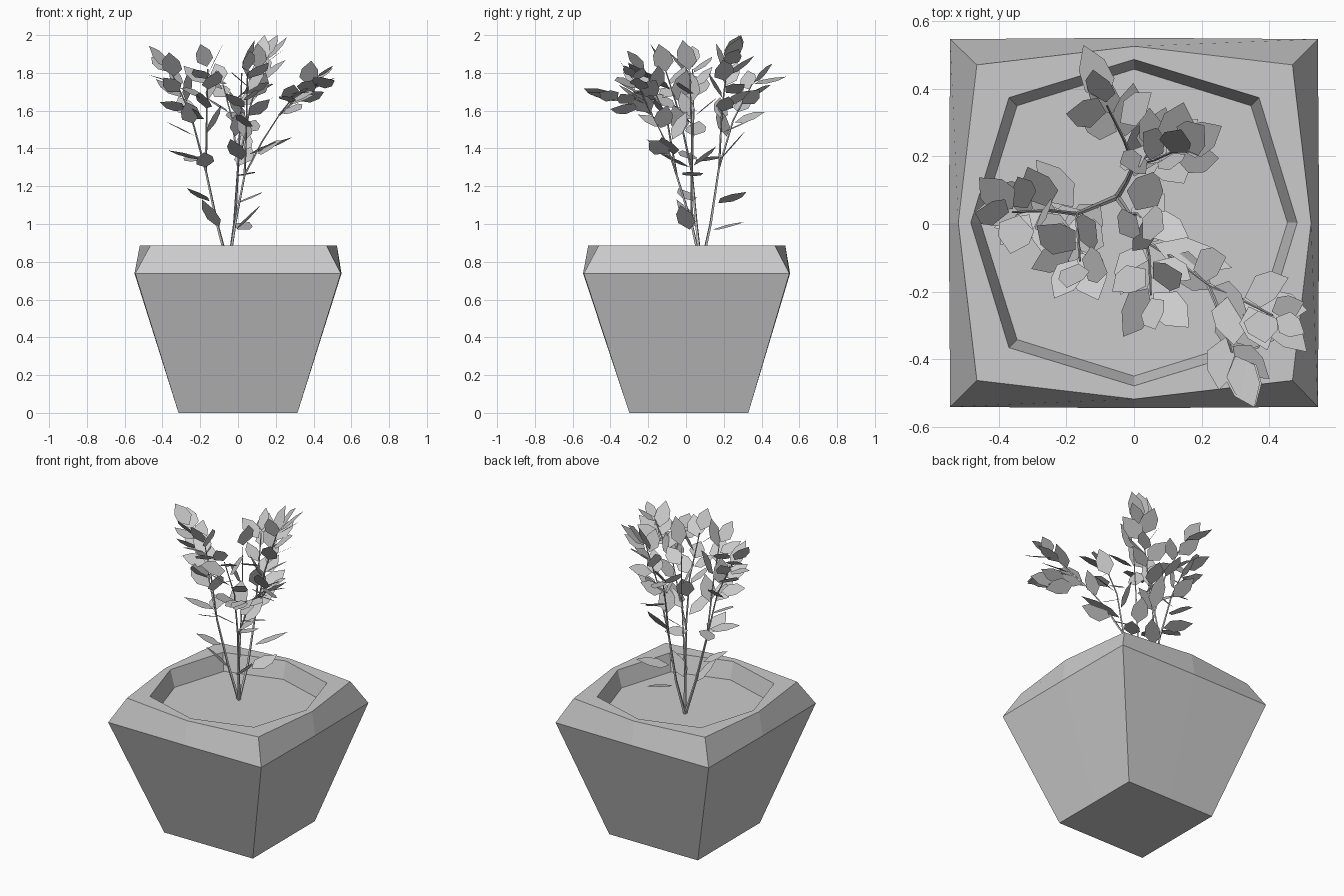
import bpy, math, random
from mathutils import Vector

if "Cube" in bpy.data.objects:
    bpy.data.objects.remove(bpy.data.objects["Cube"])

random.seed(11)

def make_mesh(name, verts, faces):
    me = bpy.data.meshes.new(name)
    me.from_pydata([tuple(v) for v in verts], [], faces)
    me.update()
    ob = bpy.data.objects.new(name, me)
    bpy.context.collection.objects.link(ob)
    return ob

def ring(corner, mid, z, dx=0.0, dy=0.0):
    # eight points: alternating side middles and corners of a rounded square
    out = []
    for i in range(8):
        a = i * math.pi / 4
        r = mid if i % 2 == 0 else corner * math.sqrt(2)
        out.append(Vector((r * math.cos(a) + dx, r * math.sin(a) + dy, z)))
    return out

# planter: tapered body, sloped shoulder, rim and inner wall
rings = [ring(0.315, 0.315, 0.0, 0, 0.015),
         ring(0.544, 0.548, 0.738, 0, 0.003),
         ring(0.467, 0.522, 0.885, 0.002, 0.004),
         ring(0.370, 0.483, 0.885, 0, 0.004),
         ring(0.346, 0.454, 0.778, 0, 0.004)]
verts = [v for r in rings for v in r]
faces = [(k * 8 + i, k * 8 + (i + 1) % 8, k * 8 + 8 + (i + 1) % 8, k * 8 + 8 + i)
         for k in range(len(rings) - 1) for i in range(8)]
faces.append(tuple(reversed(range(8))))
make_mesh("planter", verts, faces)

# soil
make_mesh("soil", ring(0.346, 0.454, 0.778, 0, 0.004), [tuple(range(8))])

def stem(name, pts, r0, r1):
    cu = bpy.data.curves.new(name, 'CURVE')
    cu.dimensions = '3D'
    cu.bevel_depth = 1.0
    cu.bevel_resolution = 0
    sp = cu.splines.new('POLY')
    sp.points.add(len(pts) - 1)
    for i, p in enumerate(pts):
        sp.points[i].co = (*p, 1)
        sp.points[i].radius = r0 + (r1 - r0) * i / (len(pts) - 1)
    sp.use_smooth = False
    ob = bpy.data.objects.new(name, cu)
    bpy.context.collection.objects.link(ob)

root = (-0.05, 0.08, 0.77)
left, back, front = (-0.17, 0.03, 1.28), (0.0, 0.175, 1.30), (0.035, -0.05, 1.26)
fork = (0.22, -0.18, 1.58)
stem("left_stem", [root, (-0.11, 0.055, 1.0), left], 0.009, 0.006)
stem("back_stem", [root, (-0.02, 0.13, 1.0), back], 0.009, 0.006)
stem("front_stem", [root, (-0.015, 0.03, 1.0), front], 0.009, 0.006)

# upper branches: points and number of leaves
branches = {
    "left_branch": ([left, (-0.25, 0.04, 1.58), (-0.36, 0.035, 1.82)], 12),
    "left_inner_branch": ([left, (-0.165, -0.04, 1.6), (-0.16, -0.11, 1.82)], 10),
    "back_branch": ([back, (-0.03, 0.25, 1.55), (-0.08, 0.35, 1.74)], 7),
    "back_right_branch": ([back, (0.06, 0.19, 1.6), (0.13, 0.22, 1.86)], 12),
    "front_branch": ([front, (0.045, -0.1, 1.55), (0.05, -0.21, 1.80)], 9),
    "right_branch": ([front, (0.13, -0.11, 1.44), fork], 3),
    "right_outer_twig": ([fork, (0.31, -0.22, 1.66), (0.41, -0.27, 1.77)], 9),
    "right_front_twig": ([fork, (0.26, -0.28, 1.63), (0.29, -0.38, 1.67)], 5),
    "centre_branch": ([(-0.015, 0.03, 1.0), (0.01, 0.03, 1.5), (0.02, 0.02, 1.80)], 4),
}

leaf_verts, leaf_faces = [], []

def leaf(base, tip, width=0.1, roll=0.0):
    # flat six-sided blade facing mostly upwards
    base, tip = Vector(base), Vector(tip)
    d = tip - base
    side = d.cross(Vector((0, 0, 1))).normalized()
    up = side.cross(d).normalized()
    s = side * math.cos(roll) + up * math.sin(roll)
    n = len(leaf_verts)
    for t, w in ((0, 0), (0.3, 0.48), (0.65, 0.42), (1, 0), (0.65, -0.42), (0.3, -0.48)):
        v = base + d * t + s * (w * width)
        v.z = min(v.z, 2.0)
        leaf_verts.append(v)
    leaf_faces.append(tuple(range(n, n + 6)))

def along(pts, t):
    f = t * (len(pts) - 1)
    i = min(int(f), len(pts) - 2)
    a, b = Vector(pts[i]), Vector(pts[i + 1])
    return a.lerp(b, f - i), (b - a).normalized()

for name, (pts, count) in branches.items():
    stem(name, pts, 0.006, 0.003)
    phase = random.uniform(0, 6.28)
    for k in range(count):
        t = 0.3 + 0.7 * (k / max(count - 1, 1)) ** 0.8
        p, d = along(pts, t)
        a = phase + k * 2.4
        radial = Vector((math.cos(a), math.sin(a), 0))
        out = Vector((p.x, p.y - 0.03, 0)).normalized()
        aim = radial * 0.7 + out * 0.35 + d * 0.7 + Vector((0, 0, random.uniform(-0.35, 0.15)))
        if k == count - 1:
            aim = d + out * 0.4
        aim.normalize()
        size = random.uniform(0.14, 0.18)
        if p.x + aim.x * size > 0.51 or p.y + aim.y * size < -0.54:
            size *= 0.7
        leaf(p + aim * 0.015, p + aim * (0.015 + size), size * 0.64, random.uniform(-0.6, 0.6))

# lower leaves and branch-end leaves
for b, t in (((-0.10, 0.06, 0.98), (-0.19, -0.05, 1.13)),
             ((-0.01, 0.02, 0.97), (0.12, -0.03, 1.10)),
             ((0.0, 0.14, 0.97), (0.06, 0.31, 1.01)),
             ((-0.15, 0.04, 1.12), (-0.27, -0.04, 1.19)),
             ((0.0, 0.17, 1.11), (0.13, 0.32, 1.17)),
             ((0.0, -0.02, 1.26), (0.09, 0.09, 1.27)),
             ((0.06, -0.06, 1.37), (0.29, -0.13, 1.46)),
             ((-0.18, 0.05, 1.34), (-0.29, 0.19, 1.35)),
             ((-0.19, 0.03, 1.34), (-0.37, -0.02, 1.39)),
             ((-0.17, 0.02, 1.30), (-0.18, -0.15, 1.38)),
             ((0.02, -0.06, 1.34), (-0.04, -0.21, 1.45)),
             ((0.01, 0.18, 1.34), (0.05, 0.32, 1.50)),
             ((-0.08, 0.36, 1.74), (-0.15, 0.53, 1.78)),
             ((0.30, -0.39, 1.69), (0.36, -0.54, 1.70)),
             ((0.14, 0.22, 1.86), (0.26, 0.29, 1.99)),
             ((0.11, 0.21, 1.84), (0.14, 0.28, 2.00))):
    leaf(b, t, 0.1, random.uniform(-0.3, 0.3))

make_mesh("leaves", leaf_verts, leaf_faces)
